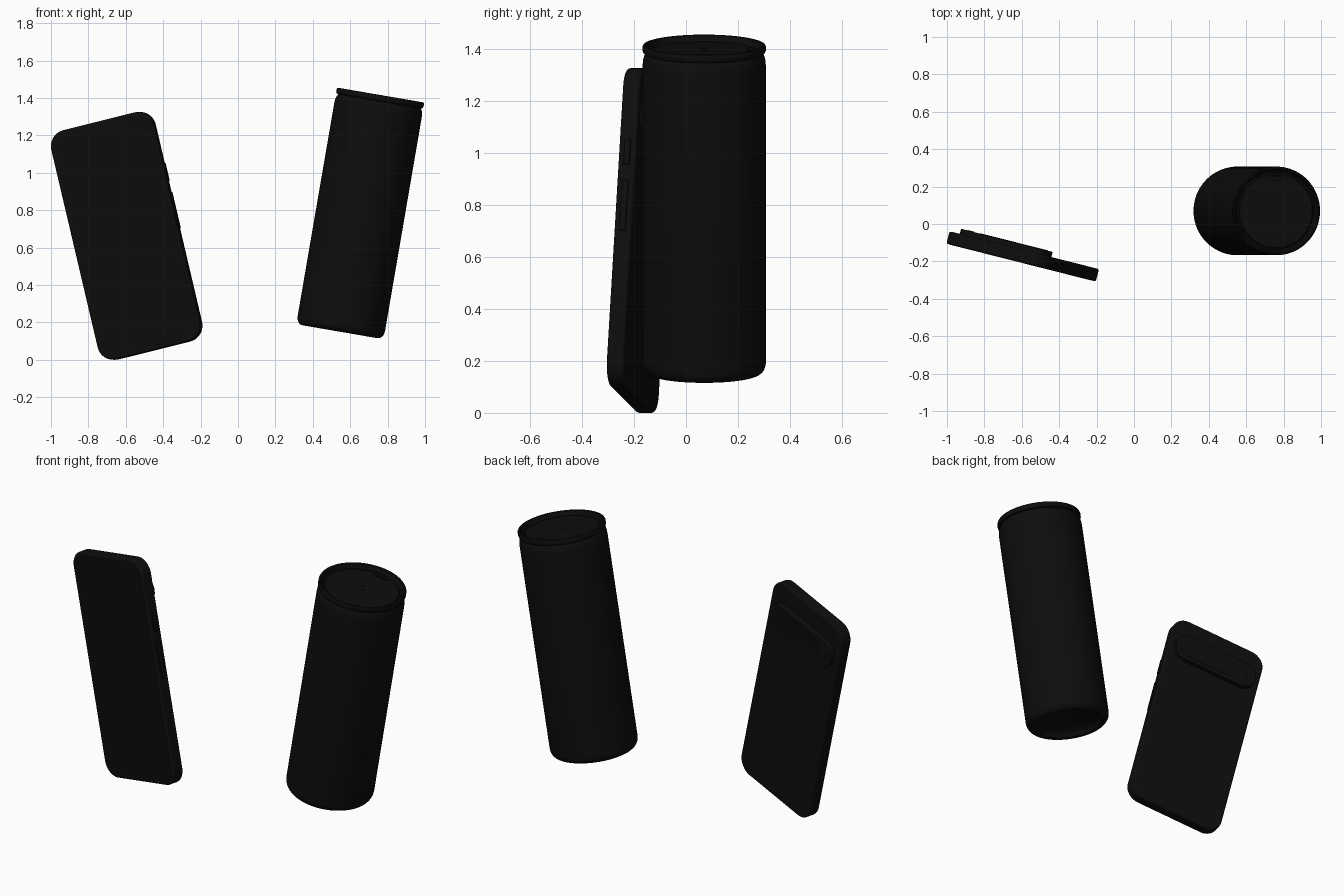
import bpy, bmesh, math
from mathutils import Matrix, Vector

if "Cube" in bpy.data.objects:
    bpy.data.objects.remove(bpy.data.objects["Cube"])


def material(name, value):
    m = bpy.data.materials.new(name)
    m.diffuse_color = (value, value, value, 1)
    m.use_nodes = True
    m.node_tree.nodes["Principled BSDF"].inputs["Base Color"].default_value = m.diffuse_color
    return m


BLACK = material("matte black", 0.004)
GLASS = material("deep black glass", 0.0035)

# Local frames: phone has x = width, y = back, z = up; can has z = axis
PHONE = (Matrix.Translation((-0.595, -0.173, 0.6625))
         @ Matrix.Rotation(math.radians(-14.2), 4, 'Z')
         @ Matrix.Rotation(math.radians(-13.6), 4, 'Y'))
CAN = (Matrix.Translation((0.545, 0.07, 0.15))
       @ Matrix.Rotation(math.radians(9.75), 4, 'Y'))


def finish(name, bm, frame, mat, bevel=0.0):
    bmesh.ops.recalc_face_normals(bm, faces=bm.faces[:])
    me = bpy.data.meshes.new(name)
    bm.to_mesh(me)
    bm.free()
    me.materials.append(mat)
    ob = bpy.data.objects.new(name, me)
    bpy.context.collection.objects.link(ob)
    ob.matrix_world = frame
    if bevel:
        mod = ob.modifiers.new("soft_edges", 'BEVEL')
        mod.width = bevel
        mod.segments = 3
        mod.limit_method = 'ANGLE'
        mod.angle_limit = math.radians(40)
    bpy.ops.object.select_all(action='DESELECT')
    ob.select_set(True)
    bpy.context.view_layer.objects.active = ob
    bpy.ops.object.shade_smooth_by_angle(angle=math.radians(35))
    return ob


def rounded_slab(name, w, h, r, y0, y1, mat, cx=0, cz=0, bevel=0.0, seg=14):
    """Rounded rectangle in local xz, extruded from y0 to y1."""
    bm = bmesh.new()
    verts = []
    for k, (sx, sz) in enumerate(((1, 1), (-1, 1), (-1, -1), (1, -1))):
        for i in range(seg + 1):
            a = math.pi / 2 * (k + i / seg)
            verts.append(bm.verts.new((cx + sx * (w / 2 - r) + r * math.cos(a), y0,
                                       cz + sz * (h / 2 - r) + r * math.sin(a))))
    bmesh.ops.remove_doubles(bm, verts=verts, dist=1e-5)
    face = bm.faces.new([v for v in verts if v.is_valid])
    ext = bmesh.ops.extrude_face_region(bm, geom=[face])
    bmesh.ops.translate(bm, vec=(0, y1 - y0, 0),
                        verts=[g for g in ext["geom"] if isinstance(g, bmesh.types.BMVert)])
    return finish(name, bm, PHONE, mat, bevel)


def lathe(name, profile, frame, mat, steps=96):
    bm = bmesh.new()
    vs = [bm.verts.new((r, 0, z)) for r, z in profile]
    es = [bm.edges.new(p) for p in zip(vs, vs[1:])]
    bmesh.ops.spin(bm, geom=vs + es, cent=(0, 0, 0), axis=(0, 0, 1),
                   angle=math.tau, steps=steps, use_merge=False)
    bmesh.ops.remove_doubles(bm, verts=bm.verts[:], dist=1e-5)
    return finish(name, bm, frame, mat)


# Phone body, screen and rear camera bar
W, H, T = 0.58, 1.26, 0.068
rounded_slab("phone_body", W, H, 0.088, -T / 2, T / 2, BLACK, bevel=0.010)
rounded_slab("phone_screen", W - 0.04, H - 0.04, 0.07, -T / 2 - 0.001, -T / 2 + 0.002, GLASS)
rounded_slab("camera_bar", 0.515, 0.16, 0.0799, T / 2 - 0.005, T / 2 + 0.028, BLACK,
             cz=0.44, bevel=0.006)
rounded_slab("camera_window", 0.38, 0.115, 0.0574, T / 2 + 0.026, T / 2 + 0.030, GLASS,
             cx=0.04, cz=0.44)
rounded_slab("flash", 0.036, 0.036, 0.0179, T / 2 + 0.026, T / 2 + 0.030, BLACK,
             cx=-0.205, cz=0.44, seg=8)

# Side buttons
for label, low, high in (("volume_button", -0.03, 0.17), ("power_button", 0.23, 0.33)):
    rounded_slab(label, 0.016, high - low, 0.004, -0.012, 0.012, BLACK,
                 cx=W / 2, cz=(low + high) / 2, bevel=0.003, seg=4)

# Can: domed base, straight wall, neck, rolled rim and sunken lid
R = 0.237
base = [(0.19 * math.sin(a), 0.005 + 0.06 * math.cos(a))
        for a in (math.pi / 2 * i / 10 for i in range(11))]
foot = [(0.195, 0.001), (0.203, 0.0)]
heel = [(0.203 + (R - 0.203) * math.sin(a), 0.045 - 0.045 * math.cos(a))
        for a in (math.pi / 2 * i / 8 for i in range(1, 9))]
wall = [(R, 1.20), (0.2355, 1.222), (0.231, 1.238), (0.224, 1.250)]
lathe("can_body", base + foot + heel + wall, CAN, BLACK)
rim = [(0.224, 1.250), (0.233, 1.253), (0.237, 1.261), (0.237, 1.276),
       (0.234, 1.282), (0.228, 1.284), (0.222, 1.281), (0.219, 1.274),
       (0.213, 1.256), (0.206, 1.253), (0.200, 1.256), (0.197, 1.262), (0.0, 1.262)]
lathe("can_lid", rim, CAN, BLACK)

# Rivet and small oval opening mark on the lid
lathe("lid_rivet", [(0.016, 1.260), (0.016, 1.265), (0.011, 1.268), (0, 1.269)],
      CAN, BLACK, 32)
oval = CAN @ Matrix.Translation((0, 0.178, 1.262)) @ Matrix.Diagonal((0.05, 0.014, 1, 1))
lathe("lid_opening", [(1, -0.002), (1, 0.003), (0.8, 0.003), (0.75, 0.001), (0, 0.001)],
      oval, GLASS, 40)
